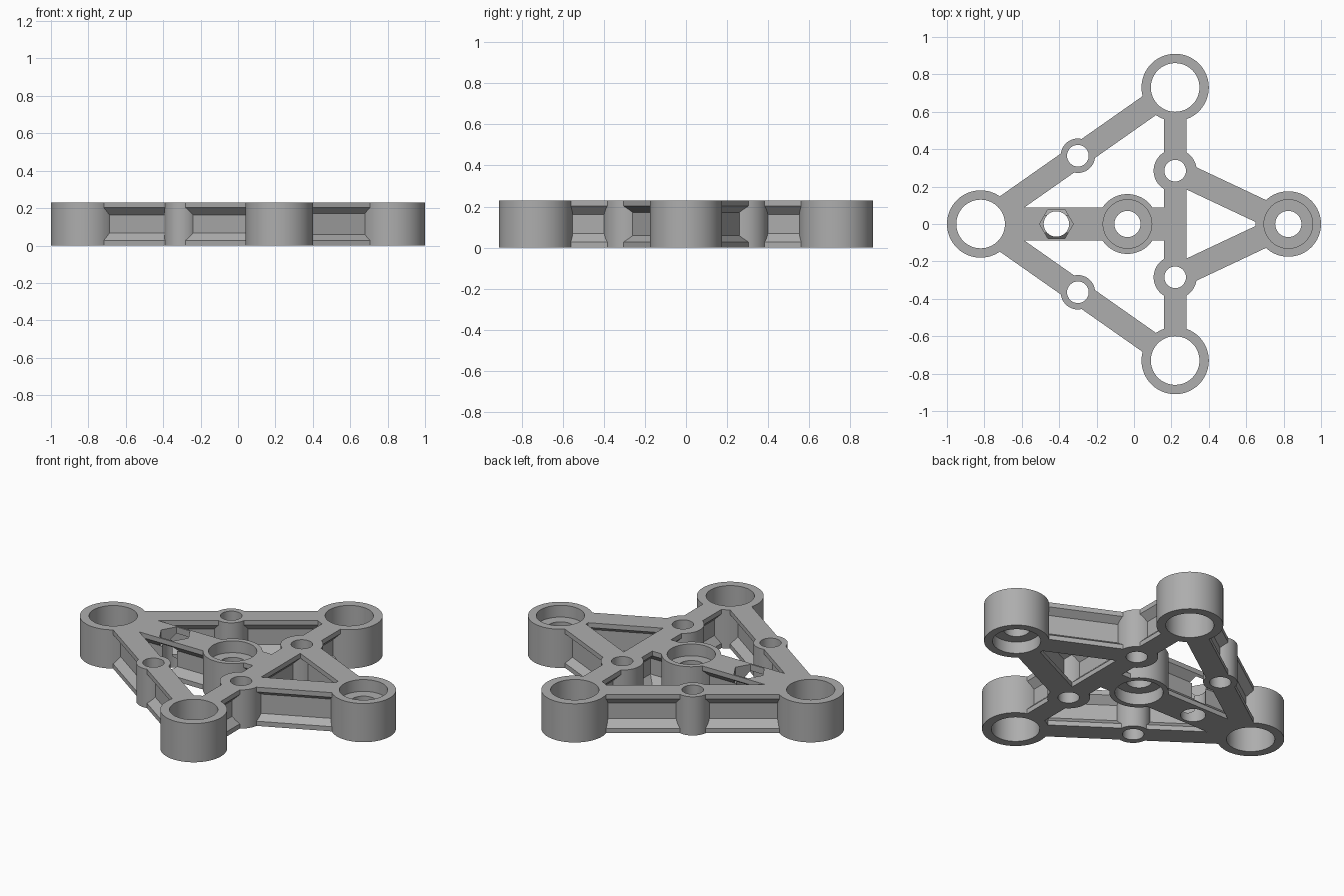
import bpy, bmesh, math
from mathutils import Matrix, Vector

default = bpy.data.objects.get("Cube")
if default:
    bpy.data.objects.remove(default)

HEIGHT = 0.23
LIP = 0.028       # straight edge of each beam flange

grey = bpy.data.materials.new("satin grey")
grey.use_nodes = True
grey.diffuse_color = (0.42, 0.42, 0.42, 1)
grey.node_tree.nodes["Principled BSDF"].inputs["Base Color"].default_value = grey.diffuse_color


def add_object(name, bm):
    bmesh.ops.recalc_face_normals(bm, faces=bm.faces)
    mesh = bpy.data.meshes.new(name)
    bm.to_mesh(mesh)
    bm.free()
    mesh.materials.append(grey)
    obj = bpy.data.objects.new(name, mesh)
    bpy.context.collection.objects.link(obj)
    return obj


def cylinder(name, centre, radius, bottom=0.0, top=HEIGHT, sides=64):
    bm = bmesh.new()
    place = Matrix.Translation((centre[0], centre[1], (bottom + top) / 2))
    bmesh.ops.create_cone(bm, cap_ends=True, segments=sides, radius1=radius,
                          radius2=radius, depth=top - bottom, matrix=place)
    return add_object(name, bm)


def beam(name, start, end, half, inset=0.04, rise=0.04):
    """I-section beam with sloped flanges between two points."""
    a, b = Vector((*start, 0)), Vector((*end, 0))
    side = (b - a).normalized().cross(Vector((0, 0, 1)))
    right = [(half, 0), (half, LIP), (half - inset, LIP + rise),
             (half - inset, HEIGHT - LIP - rise), (half, HEIGHT - LIP), (half, HEIGHT)]
    outline = right + [(-u, z) for u, z in reversed(right)]
    bm = bmesh.new()
    section = bm.faces.new([bm.verts.new(a + side * u + Vector((0, 0, z))) for u, z in outline])
    extruded = bmesh.ops.extrude_face_region(bm, geom=[section], use_keep_orig=True)
    moved = [v for v in extruded["geom"] if isinstance(v, bmesh.types.BMVert)]
    bmesh.ops.translate(bm, verts=moved, vec=b - a)
    return add_object(name, bm)


def combine(target, part, operation):
    mod = target.modifiers.new(operation.lower(), "BOOLEAN")
    mod.operation, mod.solver, mod.object = operation, "EXACT", part
    bpy.context.view_layer.objects.active = target
    bpy.ops.object.modifier_apply(modifier=mod.name)
    bpy.data.objects.remove(part)


# Key positions
rear_hub, tip_hub, middle_hub = (-0.82, 0), (0.825, 0), (-0.035, 0)
nut_seat = (-0.415, 0)

# Solid parts: spine and crossbar first, then mirrored beams and bosses
frame = beam("frame", rear_hub, (0.22, 0), 0.088)
solids = [beam("crossbar", (0.22, -0.73), (0.22, 0.73), 0.06),
          cylinder("rear_boss", rear_hub, 0.18),
          cylinder("tip_boss", tip_hub, 0.175),
          cylinder("middle_boss", middle_hub, 0.16)]
cutters = [cylinder("rear_bore", rear_hub, 0.13, -0.1, 0.4)]

for s in (1, -1):
    corner, pin, post = (0.22, 0.73 * s), (-0.30, 0.365 * s), (0.22, 0.285 * s)
    solids += [beam("long_brace", rear_hub, corner, 0.062),
               beam("short_brace", post, tip_hub, 0.065, rise=0.03),
               cylinder("corner_boss", corner, 0.18),
               cylinder("pin_boss", pin, 0.092),
               cylinder("post_boss", post, 0.115)]
    cutters += [cylinder("corner_bore", corner, 0.13, -0.1, 0.4),
                cylinder("pin_hole", pin, 0.058, -0.1, 0.4, 32),
                cylinder("post_hole", post, 0.058, -0.1, 0.4, 32)]

# Stepped bores recessed from both faces, leaving a shelf
for hub in (tip_hub, middle_hub):
    cutters += [cylinder("through_hole", hub, 0.07, -0.1, 0.4, 48),
                cylinder("upper_recess", hub, 0.13, 0.16, 0.4),
                cylinder("lower_recess", hub, 0.13, -0.1, 0.07)]

# Hexagonal nut seat in the spine
hexagon = cylinder("nut_recess", nut_seat, 0.09, 0.16, 0.4, 6)
corner_x = max(v.co.x for v in hexagon.data.vertices) - nut_seat[0]
if corner_x < 0.085:   # point a corner along the spine
    turn = (Matrix.Translation((*nut_seat, 0)) @ Matrix.Rotation(math.pi / 6, 4, "Z")
            @ Matrix.Translation((-nut_seat[0], 0, 0)))
    hexagon.data.transform(turn)
cutters += [hexagon, cylinder("nut_hole", nut_seat, 0.068, -0.1, 0.4, 32)]

for part in solids:
    combine(frame, part, "UNION")
for part in cutters:
    combine(frame, part, "DIFFERENCE")

# Smooth round walls, crisp edges
bpy.ops.object.select_all(action="DESELECT")
frame.select_set(True)
bpy.context.view_layer.objects.active = frame
bpy.ops.object.shade_smooth_by_angle(angle=math.radians(25))
